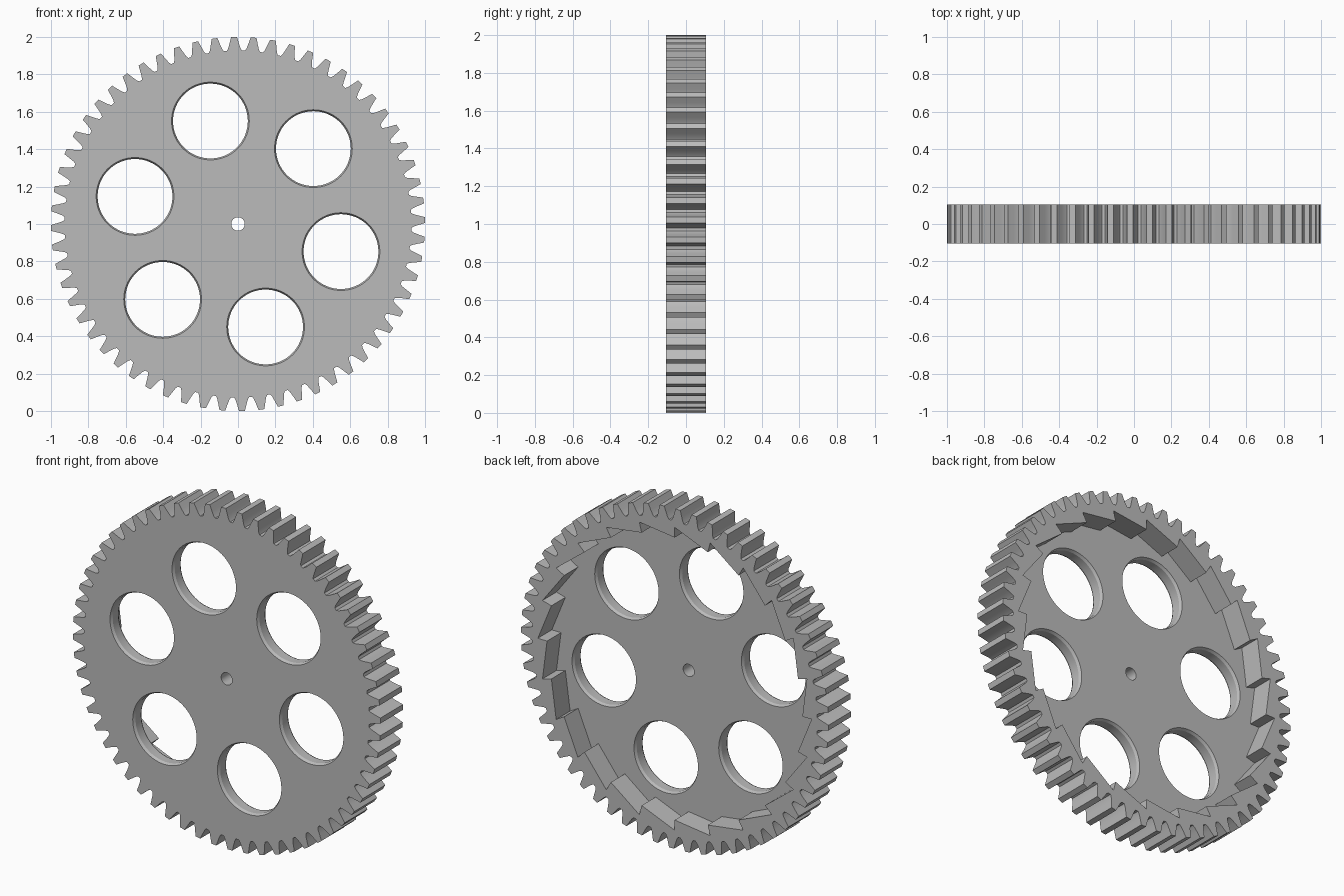
import bpy
import bmesh
from math import sin, cos, pi, radians

cube = bpy.data.objects.get("Cube")
if cube:
    bpy.data.objects.remove(cube, do_unlink=True)

FRONT, BACK, FLOOR = -0.105, 0.105, -0.025
MID_Z = 1.0

grey = bpy.data.materials.new("plain_grey")
grey.use_nodes = True
grey.diffuse_color = (0.5, 0.5, 0.5, 1)
grey.node_tree.nodes["Principled BSDF"].inputs["Base Color"].default_value = (0.5, 0.5, 0.5, 1)


def polar(radius, degrees):
    return radius * cos(radians(degrees)), radius * sin(radians(degrees))


def circle(radius, cx=0, cz=0, sides=64):
    return [(cx + radius * cos(2 * pi * i / sides), cz + radius * sin(2 * pi * i / sides))
            for i in range(sides)]


def loft(name, sections):
    """Closed solid through (y, outline) sections of equal point count."""
    bm = bmesh.new()
    rings = [[bm.verts.new((x, y, MID_Z + z)) for x, z in outline] for y, outline in sections]
    for a, b in zip(rings, rings[1:]):
        for i in range(len(a)):
            j = (i + 1) % len(a)
            bm.faces.new((a[i], a[j], b[j], b[i]))
    bm.faces.new(rings[0])
    bm.faces.new(rings[-1])
    bmesh.ops.recalc_face_normals(bm, faces=bm.faces)
    mesh = bpy.data.meshes.new(name)
    bm.to_mesh(mesh)
    bm.free()
    mesh.materials.append(grey)
    obj = bpy.data.objects.new(name, mesh)
    bpy.context.collection.objects.link(obj)
    return obj


def cut(target, cutter):
    mod = target.modifiers.new("cut", 'BOOLEAN')
    mod.operation = 'DIFFERENCE'
    mod.solver = 'EXACT'
    mod.object = cutter
    bpy.context.view_layer.objects.active = target
    bpy.ops.object.modifier_apply(modifier=mod.name)
    bpy.data.objects.remove(cutter, do_unlink=True)


# Toothed wheel blank
TEETH = 60
flank = [(0.927, 2.5), (0.94, 2.0), (0.965, 1.5), (0.985, 1.15), (1.0, 0.9)]
outline = []
for t in range(TEETH):
    mid = t * 360 / TEETH + 1.2
    outline += [polar(r, mid - a) for r, a in flank]
    outline += [polar(r, mid + a) for r, a in reversed(flank)]
wheel = loft("gear_wheel", [(FRONT, outline), (BACK, outline)])

# Recess in the back with a ratchet-shaped wall
NOTCHES = 24
step = 360 / NOTCHES
saw = []
for n in range(NOTCHES):
    saw += [polar(0.83, n * step), polar(0.89, n * step)]
cut(wheel, loft("recess_cutter", [(FLOOR, saw), (BACK + 0.1, saw)]))

# Six round openings with eased edges
for k in range(6):
    cx, cz = polar(0.57, 45 + 60 * k)
    profile = [(FRONT - 0.045, 0.232), (FRONT + 0.015, 0.2),
               (FLOOR - 0.015, 0.2), (FLOOR + 0.045, 0.232)]
    cut(wheel, loft("opening_cutter", [(y, circle(r, cx, cz)) for y, r in profile]))

# Axle hole
cut(wheel, loft("axle_cutter", [(y, circle(0.036, sides=32)) for y in (FRONT - 0.1, BACK)]))

# Smooth the curved walls, keep the edges crisp
bpy.ops.object.select_all(action='DESELECT')
wheel.select_set(True)
bpy.context.view_layer.objects.active = wheel
bpy.ops.object.shade_smooth_by_angle(angle=radians(15))
